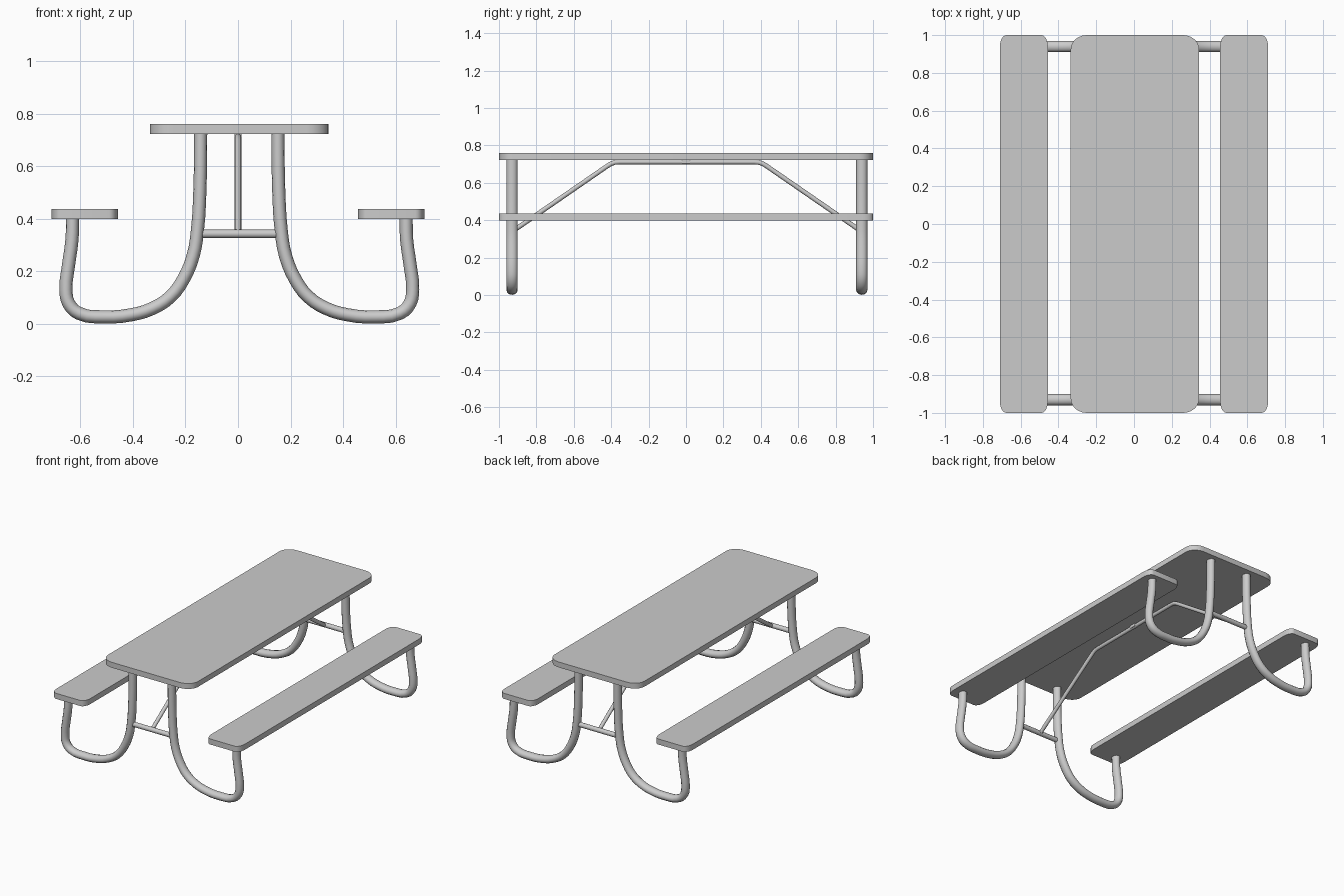
import bpy, bmesh, math

cube = bpy.data.objects.get("Cube")
if cube:
    bpy.data.objects.remove(cube, do_unlink=True)


def make_material(name, rgb):
    mat = bpy.data.materials.new(name)
    mat.use_nodes = True
    mat.diffuse_color = (*rgb, 1)
    mat.node_tree.nodes["Principled BSDF"].inputs["Base Color"].default_value = (*rgb, 1)
    return mat


GRAY = make_material("light gray", (0.6, 0.6, 0.6))
CENTRE = 0.005      # shared middle line of the frames
FRAME_Y = 0.935


def finish(obj):
    obj.data.materials.append(GRAY)
    bpy.ops.object.select_all(action='DESELECT')
    obj.select_set(True)
    bpy.context.view_layer.objects.active = obj
    bpy.ops.object.shade_smooth_by_angle(angle=math.radians(40))


def slab(name, x, half_width, bottom, top, rx, ry, steps=6):
    """Board with elliptical rounded corners, two units long."""
    bm = bmesh.new()
    ring = []
    for corner, (sx, sy) in enumerate([(1, 1), (-1, 1), (-1, -1), (1, -1)]):
        for i in range(steps + 1):
            a = math.pi / 2 * (corner + i / steps)
            ring.append(bm.verts.new((x + sx * (half_width - rx) + rx * math.cos(a),
                                      sy * (1 - ry) + ry * math.sin(a), bottom)))
    face = bm.faces.new(ring)
    out = bmesh.ops.extrude_face_region(bm, geom=[face])
    verts = [v for v in out["geom"] if isinstance(v, bmesh.types.BMVert)]
    bmesh.ops.translate(bm, verts=verts, vec=(0, 0, top - bottom))
    bmesh.ops.recalc_face_normals(bm, faces=bm.faces)
    mesh = bpy.data.meshes.new(name)
    bm.to_mesh(mesh)
    bm.free()
    obj = bpy.data.objects.new(name, mesh)
    bpy.context.collection.objects.link(obj)
    finish(obj)


def tube(name, points, radius, location=(0, 0, 0), scale=(1, 1, 1), smooth=True):
    """Round pipe swept along a path."""
    curve = bpy.data.curves.new(name, 'CURVE')
    curve.dimensions = '3D'
    curve.bevel_depth = radius
    curve.bevel_resolution = 4
    curve.use_fill_caps = True
    curve.resolution_u = 3
    spline = curve.splines.new('BEZIER')
    spline.bezier_points.add(len(points) - 1)
    for bp, p in zip(spline.bezier_points, points):
        bp.co = p
        bp.handle_left_type = bp.handle_right_type = 'AUTO' if smooth else 'VECTOR'
    obj = bpy.data.objects.new(name, curve)
    bpy.context.collection.objects.link(obj)
    obj.location, obj.scale = location, scale
    bpy.ops.object.select_all(action='DESELECT')
    obj.select_set(True)
    bpy.context.view_layer.objects.active = obj
    bpy.ops.object.convert(target='MESH')
    obj = bpy.context.view_layer.objects.active
    bpy.ops.object.transform_apply(location=True, rotation=False, scale=True)
    bm = bmesh.new()
    bm.from_mesh(obj.data)
    bmesh.ops.recalc_face_normals(bm, faces=bm.faces)
    bm.to_mesh(obj.data)
    bm.free()
    finish(obj)


# Boards
slab("table_top", CENTRE, 0.34, 0.723, 0.76, 0.085, 0.075)
for side, word in ((1, "left"), (-1, "right")):
    slab(word + "_bench_seat", side * 0.583, 0.127, 0.398, 0.436, 0.035, 0.06)

# Bent pipe legs, from table top down and out to the bench
LEG = [(0.147, 0.725), (0.15, 0.51), (0.16, 0.35), (0.176, 0.258), (0.214, 0.167),
       (0.263, 0.102), (0.331, 0.058), (0.411, 0.034), (0.514, 0.026), (0.612, 0.04),
       (0.65, 0.078), (0.66, 0.13), (0.65, 0.224), (0.637, 0.32), (0.635, 0.4)]
for end, end_word in ((-1, "front"), (1, "back")):
    for side, word in ((1, "left"), (-1, "right")):
        tube(f"{end_word}_{word}_leg", [(side * x, 0, z) for x, z in LEG], 0.025,
             (CENTRE, CENTRE + end * FRAME_Y, 0), (1, 1.2, 1))
    # Bar joining the two legs
    tube(end_word + "_crossbar", [(-0.15, 0, 0.342), (0.16, 0, 0.342)], 0.016,
         (0, CENTRE + end * FRAME_Y, 0), smooth=False)

# Long brace running under the top, with softened bends
half = [(0.93, 0.342), (0.425, 0.69), (0.407, 0.701), (0.385, 0.709), (0.36, 0.711)]
path = [(0, -y, z) for y, z in half] + [(0, y, z) for y, z in reversed(half)]
tube("centre_brace", path, 0.0125, (0, CENTRE, 0), smooth=False)

# Small clip holding the brace to the top
bpy.ops.mesh.primitive_cube_add(size=1, location=(0, 0, 0.715))
clip = bpy.context.object
clip.name = "brace_clip"
clip.scale = (0.026, 0.044, 0.022)
finish(clip)
